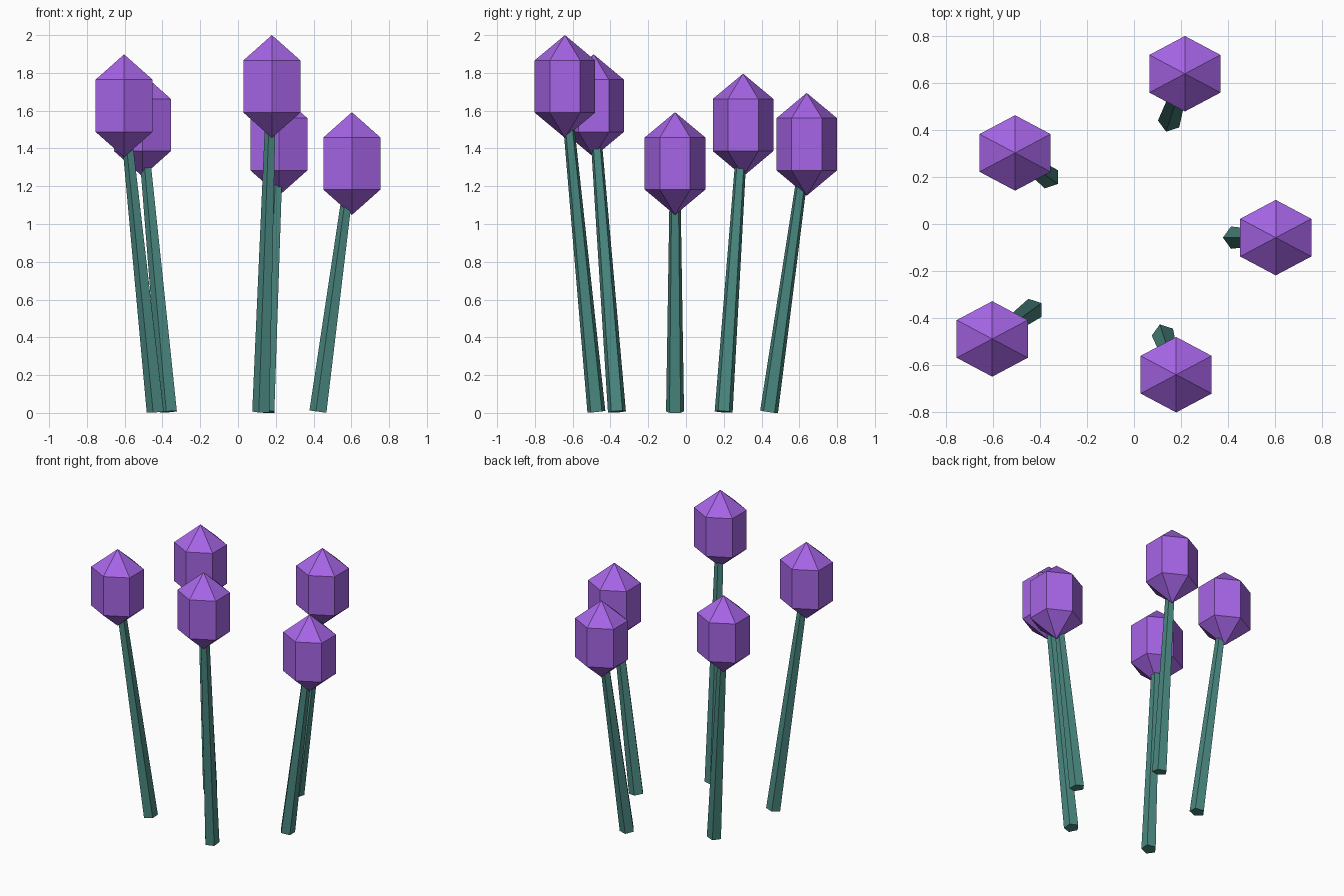
import bpy, bmesh, math
from mathutils import Vector, Matrix

if "Cube" in bpy.data.objects:
    bpy.data.objects.remove(bpy.data.objects["Cube"])


def material(name, rgb):
    m = bpy.data.materials.new(name)
    m.diffuse_color = (*rgb, 1)
    m.use_nodes = True
    m.node_tree.nodes["Principled BSDF"].inputs["Base Color"].default_value = m.diffuse_color
    return m


def finish(name, bm, mat, location):
    bmesh.ops.recalc_face_normals(bm, faces=bm.faces)
    mesh = bpy.data.meshes.new(name)
    bm.to_mesh(mesh)
    bm.free()
    mesh.materials.append(mat)
    obj = bpy.data.objects.new(name, mesh)
    obj.location = location
    bpy.context.collection.objects.link(obj)


def stem(name, base, tip, mat):
    # Tapered five-sided stalk, tilted along its axis
    axis = tip - base
    bm = bmesh.new()
    bmesh.ops.create_cone(bm, cap_ends=True, segments=5, radius1=0.05,
                          radius2=0.028, depth=axis.length)
    turn = axis.to_track_quat('Z', 'Y').to_matrix()
    bmesh.ops.rotate(bm, verts=bm.verts, matrix=turn, cent=(0, 0, 0))
    finish(name, bm, mat, (base + tip) / 2)


def bud(name, center, mat):
    # Upright six-sided prism with a point at each end
    bm = bmesh.new()
    rings = []
    for z in (-0.138, 0.138):
        rings.append([bm.verts.new((0.1745 * math.sin(a), 0.1605 * math.cos(a), z))
                      for a in (math.tau * i / 6 for i in range(6))])
    bottom, top = (bm.verts.new((0, 0, z)) for z in (-0.272, 0.272))
    low, high = rings
    for i in range(6):
        j = (i + 1) % 6
        bm.faces.new((low[i], low[j], high[j], high[i]))
        bm.faces.new((low[i], low[j], bottom))
        bm.faces.new((high[i], high[j], top))
    finish(name, bm, mat, center)


purple = material("bud_purple", (0.38, 0.13, 0.79))
teal = material("stem_teal", (0.07, 0.25, 0.22))

# Ring of five leaning flowers, each taller than the last
middle = Vector((-0.010, -0.058, 0))
for i in range(5):
    angle = math.tau * i / 5
    outward = Vector((math.cos(angle), math.sin(angle), 0))
    reach = 0.613 if i % 2 == 0 else 0.733
    head = middle + outward * reach + Vector((0, 0, 1.320 + 0.102 * i))
    foot = middle + outward * reach / 1.4 + Vector((0, 0, 0.006))
    stem(f"stem_{i + 1}", foot, head, teal)
    bud(f"bud_{i + 1}", head, purple)
